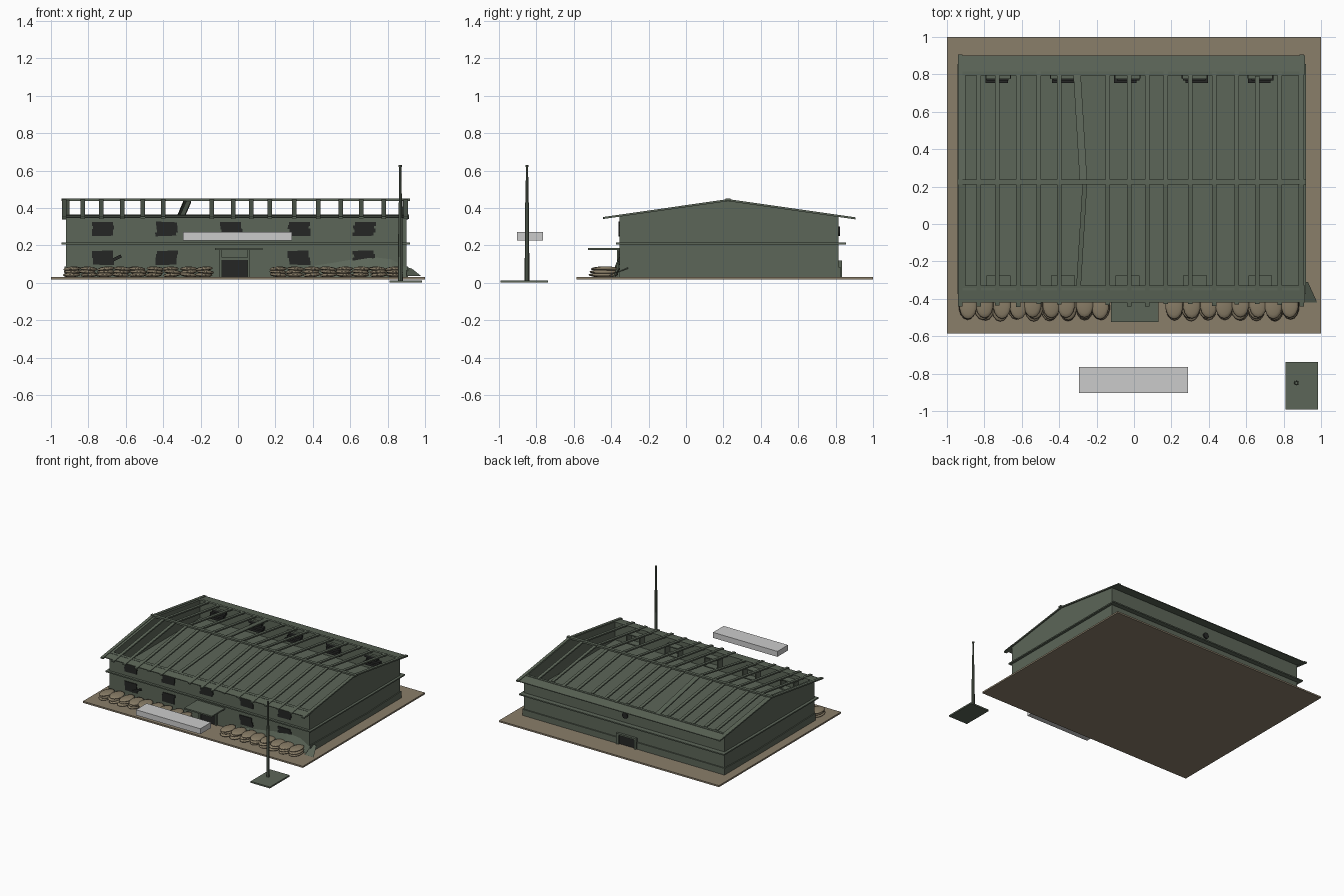
import bpy, bmesh, math, random
from mathutils import Vector, Matrix

random.seed(4)
if "Cube" in bpy.data.objects:
    bpy.data.objects.remove(bpy.data.objects["Cube"], do_unlink=True)


def material(name, r, g, b):
    m = bpy.data.materials.new(name)
    m.use_nodes = True
    m.diffuse_color = (r, g, b, 1)
    m.node_tree.nodes["Principled BSDF"].inputs["Base Color"].default_value = (r, g, b, 1)
    return m


GREEN = material("weathered green", 0.107, 0.133, 0.098)
SOIL = material("dusty soil", 0.254, 0.209, 0.144)
SACK = material("sack cloth", 0.25, 0.205, 0.135)
DARK = material("charred black", 0.018, 0.019, 0.018)
PALE = material("pale grey", 0.6, 0.6, 0.6)


def finish(name, bm, mat):
    bmesh.ops.recalc_face_normals(bm, faces=bm.faces)
    mesh = bpy.data.meshes.new(name)
    bm.to_mesh(mesh)
    bm.free()
    mesh.materials.append(mat)
    obj = bpy.data.objects.new(name, mesh)
    bpy.context.collection.objects.link(obj)


def add_box(bm, x, y, z, turn=0):
    """Box from (min, max) pairs, turned about its own y axis."""
    size = (x[1] - x[0], y[1] - y[0], z[1] - z[0], 1)
    mid = Vector((sum(x), sum(y), sum(z))) / 2
    m = Matrix.Translation(mid) @ Matrix.Rotation(turn, 4, 'Y') @ Matrix.Diagonal(size)
    bmesh.ops.create_cube(bm, size=1, matrix=m)


def box(name, mat, x, y, z):
    bm = bmesh.new()
    add_box(bm, x, y, z)
    finish(name, bm, mat)


def add_prism(bm, profile, x0, x1, shift=0):
    """Extrude a (y, z) profile along x; shift slides the far end sideways."""
    low = min(p[0] for p in profile)
    span = max(p[0] for p in profile) - low
    face = bm.faces.new([bm.verts.new((x0 + shift * (y - low) / span, y, z)) for y, z in profile])
    new = bmesh.ops.extrude_face_region(bm, geom=[face])["geom"]
    verts = [v for v in new if isinstance(v, bmesh.types.BMVert)]
    bmesh.ops.translate(bm, verts=verts, vec=(x1 - x0, 0, 0))


# Main dimensions
XL, XR, YF, YB = -0.92, 0.9, -0.355, 0.815
GROUND, EAVE, RIDGE, RY = 0.03, 0.362, 0.443, 0.225
T = 0.02


def roof_z(y):
    return RIDGE - abs(y - RY) * 0.143


# Ground slab and upper floor that shows outside as a ledge
box("ground_slab", SOIL, (-1, 1), (-0.585, 1), (0.017, GROUND))
box("upper_floor_ledge", GREEN, (-0.943, 0.92), (-0.375, 0.855), (0.205, 0.215))

# Long walls
for name, y0, y1 in (("front_wall", YF, YF + T), ("back_wall", YB - T, YB)):
    box(name, GREEN, (XL, XR), (y0, y1), (GROUND, EAVE))

# Gable walls
gable = [(YF, GROUND), (YB, GROUND), (YB, roof_z(YB)), (RY, RIDGE), (YF, roof_z(YF))]
for name, x in (("right_gable", XL), ("left_gable", XR - T)):
    bm = bmesh.new()
    add_prism(bm, gable, x, x + T)
    finish(name, bm, GREEN)

# Low uneven banks of debris against the side and back walls
for name, x in (("right_bank", XL - 0.008), ("left_bank", XR)):
    bm = bmesh.new()
    add_prism(bm, [(YF, GROUND), (YB + 0.01, GROUND), (YB + 0.01, 0.085), (0.4, 0.07), (YF, 0.088)],
              x, x + 0.008)
    finish(name, bm, GREEN)
box("back_bank_a", GREEN, (XL, -0.13), (YB, YB + 0.01), (GROUND, 0.085))
box("back_bank_b", GREEN, (0.05, XR), (YB, YB + 0.01), (GROUND, 0.08))


# Open roof frame: rafters, ridge and eave strips
def rafter_profile(y0, y1, t=0.011):
    ys = [y0, RY, y1]
    return [(y, roof_z(y) + 0.004) for y in ys] + [(y, roof_z(y) + 0.004 - t) for y in reversed(ys)]


bm = bmesh.new()
for x in (-0.83, -0.73, -0.62, -0.51, -0.4, -0.14, -0.025, 0.07, 0.17, 0.3, 0.43, 0.55, 0.66, 0.78):
    end = random.uniform(-0.445, -0.425)
    add_prism(bm, rafter_profile(end, random.uniform(0.79, 0.82)), x - 0.012, x + 0.012)
for x in (-0.93, 0.898):
    add_prism(bm, rafter_profile(-0.44, 0.905), x - 0.012, x + 0.012)
finish("rafters", bm, GREEN)

box("ridge_beam", GREEN, (-0.945, 0.92), (RY - 0.013, RY + 0.013), (RIDGE - 0.006, RIDGE + 0.008))

for name, y0, y1 in (("front_eave", -0.42, -0.33), ("back_eave", 0.8, 0.902)):
    bm = bmesh.new()
    za, zb = roof_z(y0), roof_z(y1)
    add_prism(bm, [(y0, za), (y1, zb), (y1, zb - 0.006), (y0, za - 0.006)], -0.94, 0.915)
    finish(name, bm, GREEN)

# Broken rafter lying askew
bm = bmesh.new()
add_prism(bm, [(RY, RIDGE), (0.81, 0.36), (0.81, 0.35), (RY, RIDGE - 0.01)], -0.29, -0.25, -0.035)
add_prism(bm, [(YF, 0.36), (RY, 0.44), (RY, 0.43), (YF, 0.35)], -0.31, -0.285, 0.035)
finish("broken_rafter", bm, GREEN)

# Windows: reveal boxes inside, charred planks outside
WINDOWS = (-0.725, -0.38, -0.035, 0.325, 0.675)
planks, reveals, inner = bmesh.new(), bmesh.new(), bmesh.new()


def boarded(x, z0, z1):
    step = (z1 - z0) / 4
    for i in range(4):
        j = random.uniform(-0.007, 0.007)
        add_box(planks, (x - 0.056 + j, x + 0.056 + j), (YF - 0.006, YF + 0.002),
                (z0 + i * step, z0 + (i + 1) * step + 0.003), random.uniform(-0.04, 0.04))


for x in WINDOWS:
    boarded(x, 0.25, 0.322)
    if x != WINDOWS[2]:
        boarded(x, 0.096, 0.168)
    for z in (0.25, 0.325):
        add_box(reveals, (x - 0.06, x + 0.06), (YF + T, YF + 0.08), (z - 0.004, z + 0.004))
    for side in (-0.06, 0.06):
        add_box(reveals, (x + side - 0.004, x + side + 0.004), (YF + T, YF + 0.08), (0.25, 0.325))
    for i in range(3):
        j = random.uniform(-0.012, 0.012)
        z = 0.255 + i * 0.024
        add_box(inner, (x - 0.06 + j, x + 0.06 + j), (0.755 + i * 0.012, YB - T), (z, z + 0.02))
    add_box(reveals, (x - 0.066, x + 0.066), (0.775, YB - T), (0.325, 0.333))
add_box(planks, (-0.71, -0.62), (YF - 0.014, YF - 0.006), (0.115, 0.132), -0.45)
finish("window_planks", planks, DARK)
finish("window_reveals", reveals, GREEN)
finish("back_window_planks", inner, DARK)

# Front entrance with canopy
box("front_door", DARK, (-0.085, 0.05), (YF - 0.006, YF), (GROUND, 0.122))
box("door_lintel", GREEN, (-0.1, 0.065), (YF - 0.012, YF), (0.122, 0.135))
for name, x in (("door_post_right", -0.1), ("door_post_left", 0.05)):
    box(name, GREEN, (x, x + 0.014), (YF - 0.015, YF), (GROUND, 0.178))
box("door_canopy", GREEN, (-0.122, 0.13), (-0.525, YF), (0.176, 0.187))

# Back entrance and round vent
box("back_door", DARK, (-0.11, 0.03), (YB, YB + 0.006), (GROUND, 0.105))
box("back_door_lintel", GREEN, (-0.13, 0.05), (YB, YB + 0.02), (0.105, 0.118))
for name, x in (("back_post_right", -0.13), ("back_post_left", 0.03)):
    box(name, GREEN, (x, x + 0.02), (YB, YB + 0.02), (GROUND, 0.105))
bm = bmesh.new()
bmesh.ops.create_cone(bm, cap_ends=True, segments=12, radius1=0.025, radius2=0.025, depth=0.012,
                      matrix=Matrix.Translation((-0.02, YB + 0.003, 0.275)) @ Matrix.Rotation(math.pi / 2, 4, 'X'))
finish("round_vent", bm, DARK)

# Fallen sheet leaning on the front wall, and a scrap at the left corner
bm = bmesh.new()
top = [(0.2, 0.06), (0.5, 0.105), (0.7, 0.14), (0.82, 0.125), (0.9, 0.08)]
upper = [bm.verts.new((x, YF - 0.003, z)) for x, z in top]
lower = [bm.verts.new((x, YF - 0.005 - 0.4 * (z - GROUND), GROUND)) for x, z in top]
for i in range(len(top) - 1):
    bm.faces.new((lower[i], lower[i + 1], upper[i + 1], upper[i]))
finish("fallen_sheet", bm, GREEN)
bm = bmesh.new()
scrap = ((0.9, -0.42, 0.035), (0.98, -0.42, 0.035), (0.93, -0.31, 0.075), (0.9, -0.31, 0.085))
bm.faces.new([bm.verts.new(p) for p in scrap])
finish("corner_scrap", bm, GREEN)

# Sandbag rows, three layers each
bm = bmesh.new()
for start, count in ((-0.89, 9), (0.215, 8)):
    for layer in range(3):
        for i in range(count):
            pos = Vector((start + i * 0.0885 + random.uniform(-0.008, 0.008),
                          -0.44 + layer * 0.006 + random.uniform(-0.008, 0.004), 0.042 + layer * 0.016))
            m = (Matrix.Translation(pos) @ Matrix.Rotation(random.uniform(-0.1, 0.1), 4, 'Y')
                 @ Matrix.Diagonal((0.048, 0.074, 0.0125, 1)))
            bmesh.ops.create_uvsphere(bm, u_segments=14, v_segments=8, radius=1, matrix=m)
for f in bm.faces:
    f.smooth = True
finish("sandbags", bm, SACK)

# Flagpole on its plate
box("pole_plate", GREEN, (0.81, 0.985), (-0.993, -0.737), (0, 0.012))
for name, r1, r2, z0, z1 in (("pole_lower", 0.013, 0.01, 0.01, 0.43), ("pole_upper", 0.008, 0.006, 0.43, 0.62),
                             ("pole_cap", 0.009, 0.009, 0.62, 0.63)):
    bm = bmesh.new()
    bmesh.ops.create_cone(bm, cap_ends=True, segments=8, radius1=r1, radius2=r2, depth=z1 - z0,
                          matrix=Matrix.Translation((0.868, -0.85, (z0 + z1) / 2)))
    finish(name, bm, GREEN)

# Floating marker bar in front
box("marker_bar", PALE, (-0.295, 0.29), (-0.903, -0.765), (0.225, 0.27))
